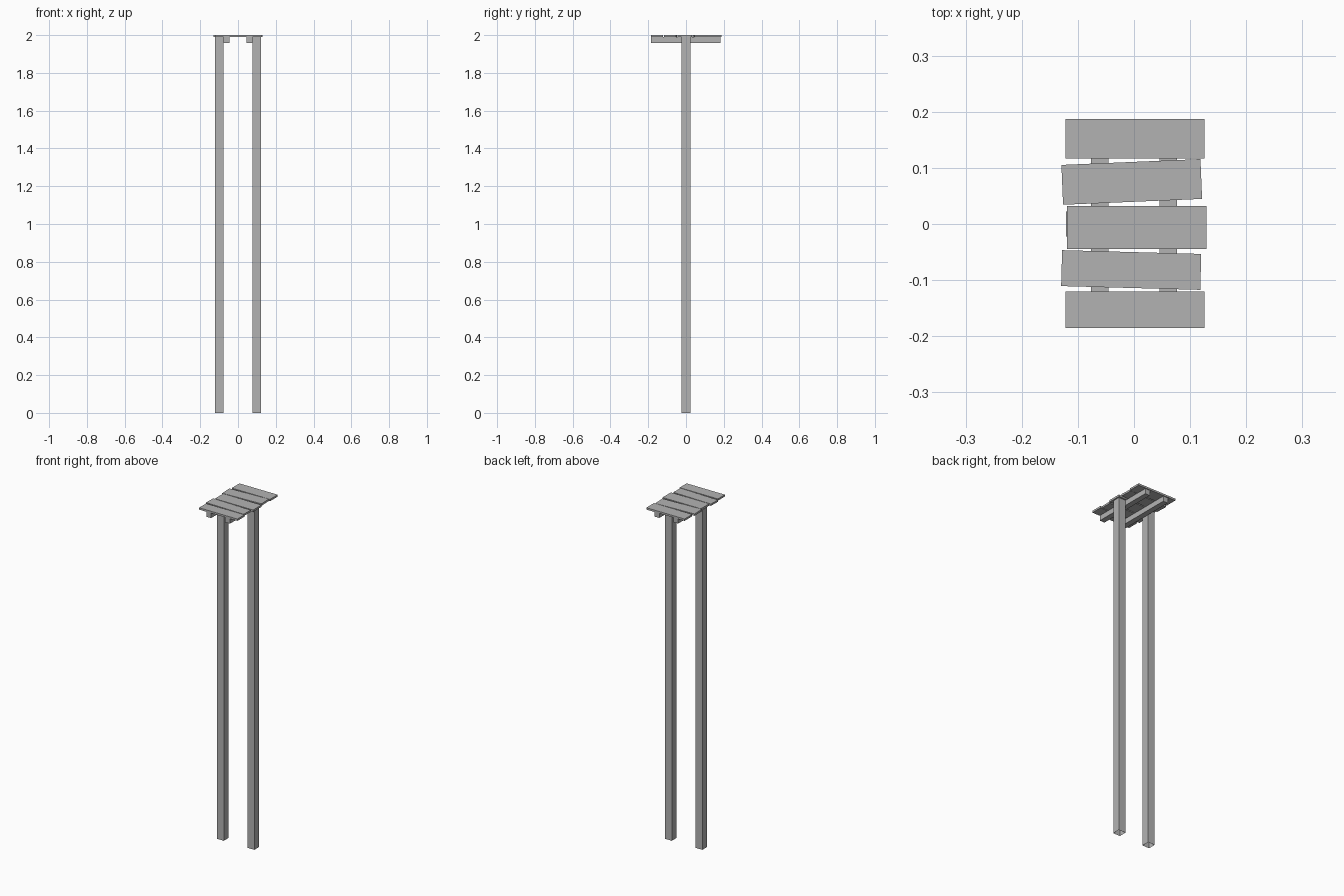
import bpy, bmesh
from mathutils import Matrix

default = bpy.data.objects.get("Cube")
if default:
    bpy.data.objects.remove(default, do_unlink=True)

# Single grey timber colour
GREY = (0.45, 0.45, 0.45, 1.0)
timber = bpy.data.materials.new("weathered_grey")
timber.use_nodes = True
timber.diffuse_color = GREY
timber.node_tree.nodes["Principled BSDF"].inputs["Base Color"].default_value = GREY


def box(name, centre, size, turn=0.0, open_bottom=False):
    """Flat-shaded box, optionally turned about z or left open underneath."""
    bm = bmesh.new()
    bmesh.ops.create_cube(bm, size=1.0, matrix=Matrix.Diagonal((*size, 1.0)))
    if open_bottom:
        bm.normal_update()
        under = [f for f in bm.faces if f.normal.z < -0.9]
        bmesh.ops.delete(bm, geom=under, context="FACES_ONLY")
    mesh = bpy.data.meshes.new(name)
    bm.to_mesh(mesh)
    bm.free()
    mesh.materials.append(timber)
    obj = bpy.data.objects.new(name, mesh)
    obj.location = centre
    obj.rotation_euler.z = turn
    bpy.context.collection.objects.link(obj)
    return obj


TOP = 2.0
THICK = 0.011
UNDER = TOP - THICK
BEAM_DROP = 0.03

# Tall posts and the beams beside them
for side, sign in (("left", 1), ("right", -1)):
    box(f"{side}_post", (sign * 0.099, 0, UNDER / 2),
        (0.045, 0.045, UNDER), open_bottom=True)
    box(f"{side}_beam", (sign * 0.061, -0.001, UNDER - BEAM_DROP / 2),
        (0.031, 0.366, BEAM_DROP))

# Uneven deck planks, front to back: x, y, depth, turn
planks = [
    (0.002, -0.153, 0.065, 0.0),
    (-0.005, -0.082, 0.064, -0.027),
    (0.005, -0.006, 0.077, 0.0),
    (-0.004, 0.075, 0.071, 0.042),
    (0.002, 0.152, 0.071, 0.0),
]
for i, (x, y, depth, turn) in enumerate(planks, 1):
    box(f"deck_plank_{i}", (x, y, TOP - THICK / 2), (0.248, depth, THICK), turn)
